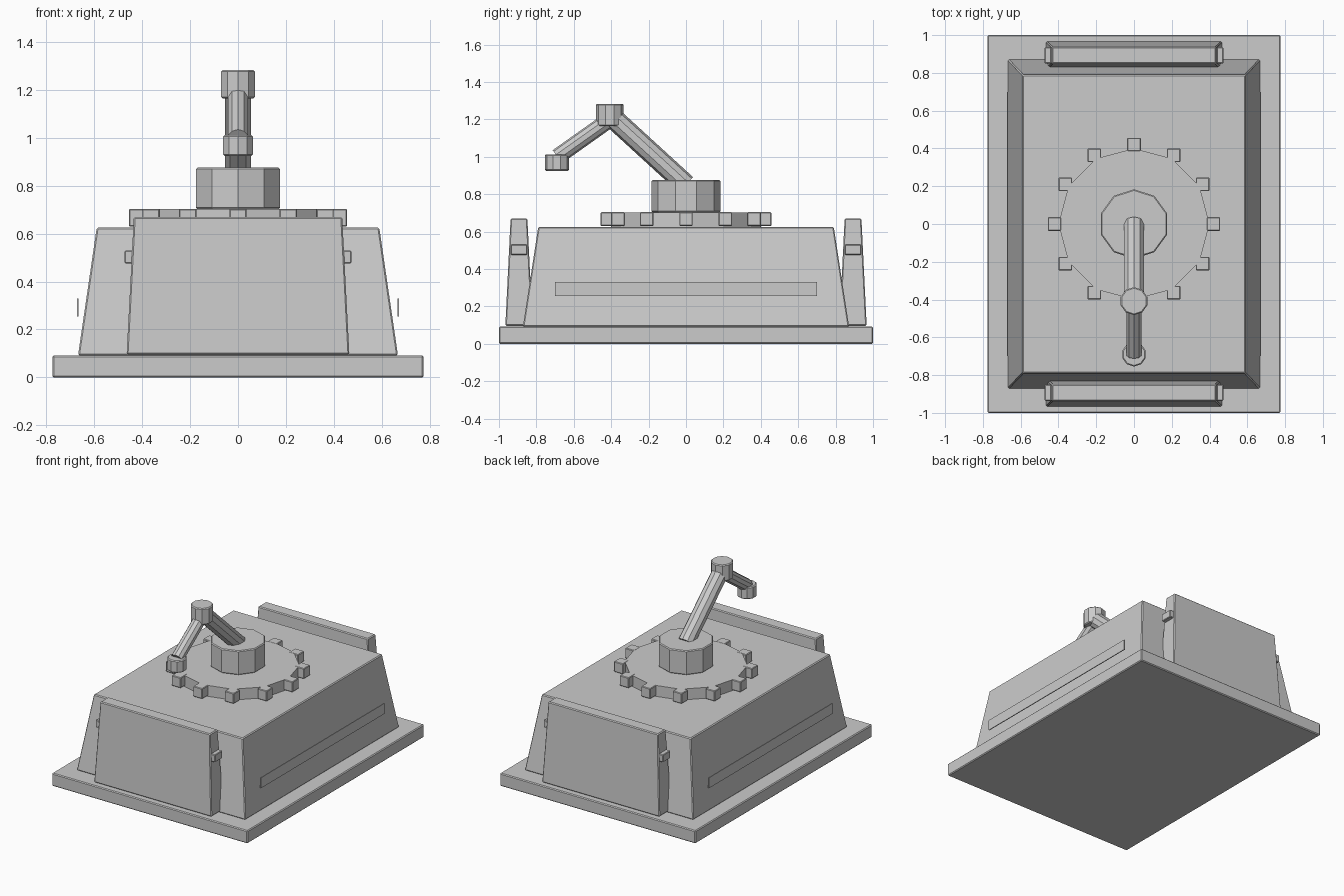
import bpy, bmesh, math
from mathutils import Vector

if "Cube" in bpy.data.objects:
    bpy.data.objects.remove(bpy.data.objects["Cube"])


def finish(name, bm, bevel=0.006):
    bmesh.ops.recalc_face_normals(bm, faces=bm.faces[:])
    me = bpy.data.meshes.new(name)
    bm.to_mesh(me)
    bm.free()
    ob = bpy.data.objects.new(name, me)
    bpy.context.collection.objects.link(ob)
    if bevel:
        m = ob.modifiers.new("edge_bevel", 'BEVEL')
        m.width, m.segments, m.limit_method = bevel, 1, 'ANGLE'
        m.angle_limit = math.radians(45)
    return ob


def block(name, center, bottom, top, z0, z1, bevel=0.006):
    """Tapered box: bottom and top are (half x, half y)."""
    bm = bmesh.new()
    bmesh.ops.create_cube(bm, size=2)
    for v in bm.verts:
        hx, hy = top if v.co.z > 0 else bottom
        v.co = (center[0] + v.co.x * hx, center[1] + v.co.y * hy,
                z1 if v.co.z > 0 else z0)
    return finish(name, bm, bevel)


def rod(name, a, b, radius, sides=10, bevel=0.006):
    """Cylinder from point a to point b."""
    a, b = Vector(a), Vector(b)
    bm = bmesh.new()
    bmesh.ops.create_cone(bm, cap_ends=True, segments=sides, radius1=radius,
                          radius2=radius, depth=(b - a).length)
    d = b - a
    if abs(d.y) > 1e-6:
        # tilt in the y-z plane only
        ang = math.atan2(-d.y, d.z)
        for v in bm.verts:
            y, z = v.co.y, v.co.z
            v.co.y = y * math.cos(ang) - z * math.sin(ang)
            v.co.z = y * math.sin(ang) + z * math.cos(ang)
    bmesh.ops.translate(bm, verts=bm.verts, vec=(a + b) / 2)
    return finish(name, bm, bevel)


# Base plate and tapered housing
block("base_plate", (0, 0), (0.775, 1.0), (0.775, 1.0), 0, 0.092)
block("housing", (0, 0), (0.668, 0.872), (0.59, 0.79), 0.092, 0.625)

# Side trim strips
for s, side in ((-1, "left"), (1, "right")):
    block(side + "_trim_strip", (s * 0.669, 0), (0.003, 0.7), (0.003, 0.7),
          0.255, 0.33, 0)

# End panels with a clip on each side
for s, end in ((-1, "front"), (1, "back")):
    block(end + "_panel", (0, s * 0.893), (0.465, 0.073), (0.435, 0.045),
          0.096, 0.67)
    for c, side in ((-1, "left"), (1, "right")):
        block(f"{end}_{side}_clip", (c * 0.446, s * 0.893), (0.027, 0.043),
              (0.027, 0.043), 0.476, 0.53, 0.004)

# Turntable gear with square teeth
rod("turntable", (0, 0, 0.625), (0, 0, 0.703), 0.4, 12, 0)
for i in range(12):
    t = math.tau * i / 12
    block(f"tooth_{i + 1}", (0.42 * math.cos(t), 0.42 * math.sin(t)),
          (0.036, 0.036), (0.036, 0.036), 0.63, 0.704, 0.004)

# Hub and crank arm
rod("hub", (0, 0, 0.703), (0, 0, 0.876), 0.184)
rod("upper_arm", (0, 0, 0.85), (0, -0.41, 1.225), 0.056, 10, 0)
rod("elbow", (0, -0.408, 1.165), (0, -0.408, 1.283), 0.074)
rod("forearm", (0, -0.41, 1.197), (0, -0.688, 1.0), 0.043, 10, 0)
rod("hand", (0, -0.69, 0.925), (0, -0.69, 1.012), 0.065)
